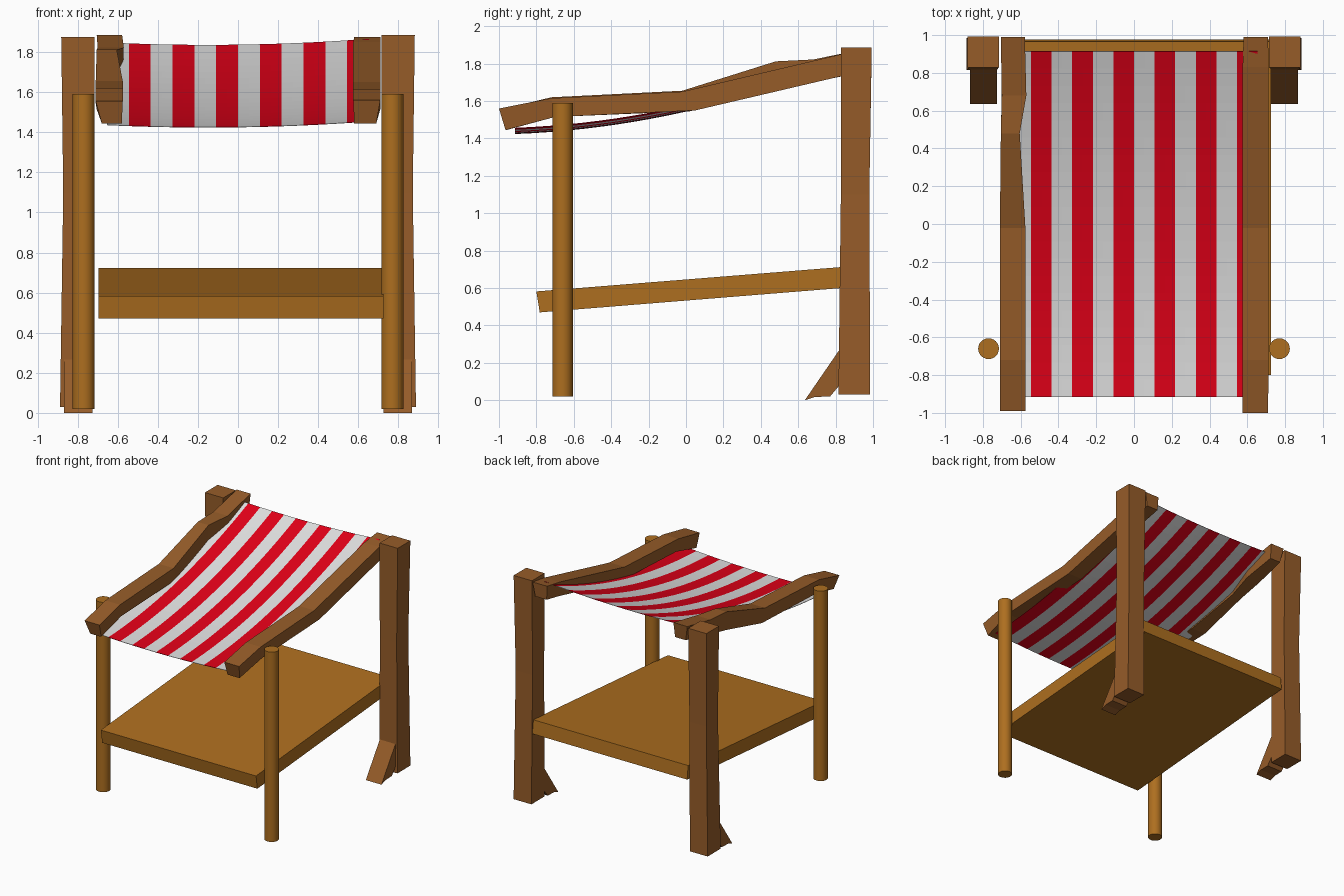
import bpy, bmesh, math

if "Cube" in bpy.data.objects:
    bpy.data.objects.remove(bpy.data.objects["Cube"])


def material(name, rgb):
    m = bpy.data.materials.new(name)
    m.diffuse_color = (*rgb, 1)
    m.use_nodes = True
    m.node_tree.nodes["Principled BSDF"].inputs["Base Color"].default_value = m.diffuse_color
    return m


BROWN = material("dark wood", (0.305, 0.107, 0.022))
TAN = material("light wood", (0.42, 0.158, 0.014))
RED = material("red cloth", (0.76, 0.0, 0.009))
WHITE = material("white cloth", (0.75, 0.75, 0.75))


def finish(name, bm, *mats):
    bmesh.ops.recalc_face_normals(bm, faces=bm.faces)
    me = bpy.data.meshes.new(name)
    bm.to_mesh(me)
    bm.free()
    for m in mats:
        me.materials.append(m)
    ob = bpy.data.objects.new(name, me)
    bpy.context.collection.objects.link(ob)
    return ob


def loft(name, rings, mat):
    """Skin a run of equal-sized rings and cap both ends."""
    bm = bmesh.new()
    rows = [[bm.verts.new(p) for p in r] for r in rings]
    n = len(rows[0])
    for a, b in zip(rows, rows[1:]):
        for i in range(n):
            j = (i + 1) % n
            bm.faces.new((a[i], a[j], b[j], b[i]))
    bm.faces.new(rows[0])
    bm.faces.new(rows[-1])
    return finish(name, bm, mat)


def prism(name, profile, x0, x1, mat):
    """Extrude a (y, z) profile along x."""
    return loft(name, [[(x, y, z) for y, z in profile] for x in (x0, x1)], mat)


def rail(name, side, stations):
    """Roof rail: y, top z, lower y, lower z, inner x, outer x, lower outer x."""
    rings = [[(side * xi, y, zt), (side * xo, y, zt),
              (side * xb, yb, zb), (side * (xi + 0.005), yb, zb)]
             for y, zt, yb, zb, xi, xo, xb in stations]
    return loft(name, rings, BROWN)


for side, tag, top in ((-1, "left", 1.875), (1, "right", 1.885)):
    # rough-hewn back post, slightly uneven along its height
    rings = []
    for z, xi, xo, y0, y1 in ((0.03, 0.725, 0.888, 0.815, 0.985),
                              (1.10, 0.718, 0.872, 0.828, 0.98),
                              (top, 0.715, 0.882, 0.828, 0.993)):
        rings.append([(side * xi, y0, z), (side * xo, y0, z),
                      (side * xo, y1, z), (side * xi, y1, z)])
    loft("back_post_" + tag, rings, BROWN)

    # slanted brace at the foot of the post
    prism("foot_brace_" + tag,
          [(0.635, 0.0), (0.69, 0.018), (0.77, 0.02), (0.82, 0.08),
           (0.90, 0.20), (0.865, 0.335)],
          side * 0.725, side * 0.868, BROWN)

    # round front pole
    circle = [(0.055 * math.cos(k * math.tau / 24), 0.055 * math.sin(k * math.tau / 24))
              for k in range(24)]
    pole = loft("front_pole_" + tag,
                [[(side * 0.77 + cx, -0.66 + cy, z) for cx, cy in circle]
                 for z in (0.02, 1.59)], TAN)
    for p in pole.data.polygons:
        p.use_smooth = len(p.vertices) == 4
    pole.data.set_sharp_from_angle(angle=math.radians(40))

# bent roof rails
rail("roof_rail_right", 1, [
    (-1.0, 1.56, -0.965, 1.445, 0.575, 0.71, 0.69),
    (-0.72, 1.615, -0.70, 1.515, 0.575, 0.712, 0.71),
    (-0.02, 1.65, 0.05, 1.55, 0.575, 0.712, 0.712),
    (0.83, 1.85, 0.84, 1.735, 0.575, 0.712, 0.71),
    (0.99, 1.875, 0.985, 1.76, 0.58, 0.71, 0.69)])
rail("roof_rail_left", -1, [
    (-0.99, 1.555, -0.96, 1.445, 0.575, 0.71, 0.68),
    (-0.72, 1.62, -0.70, 1.515, 0.575, 0.71, 0.705),
    (-0.02, 1.655, 0.02, 1.545, 0.575, 0.71, 0.71),
    (0.48, 1.812, 0.48, 1.66, 0.605, 0.705, 0.70),
    (0.68, 1.822, 0.70, 1.705, 0.57, 0.70, 0.70),
    (0.99, 1.885, 0.975, 1.76, 0.578, 0.705, 0.68)])

# sloping shelf
prism("shelf", [(-0.80, 0.582), (-0.782, 0.47), (0.978, 0.612), (0.965, 0.723)],
      -0.695, 0.725, TAN)

# sagging striped awning: 12 stripes, coloured by column
bm = bmesh.new()
NX, NY = 24, 20
grid = []
for j in range(NY + 1):
    t = j / NY
    row = []
    for i in range(NX + 1):
        x = 0.654 * (2 * i / NX - 1)
        sag = 0.03 * ((x + 0.15) / 0.8) ** 2
        z = 1.425 + 0.07 * t + 0.34 * t * t + sag
        row.append(bm.verts.new((x, -0.915 + 1.83 * t, z)))
    grid.append(row)
for j in range(NY):
    for i in range(NX):
        f = bm.faces.new((grid[j][i], grid[j][i + 1], grid[j + 1][i + 1], grid[j + 1][i]))
        f.material_index = (i // 2) % 2
awning = finish("awning", bm, WHITE, RED)
thick = awning.modifiers.new("cloth thickness", "SOLIDIFY")
thick.thickness = 0.003
thick.offset = 0
